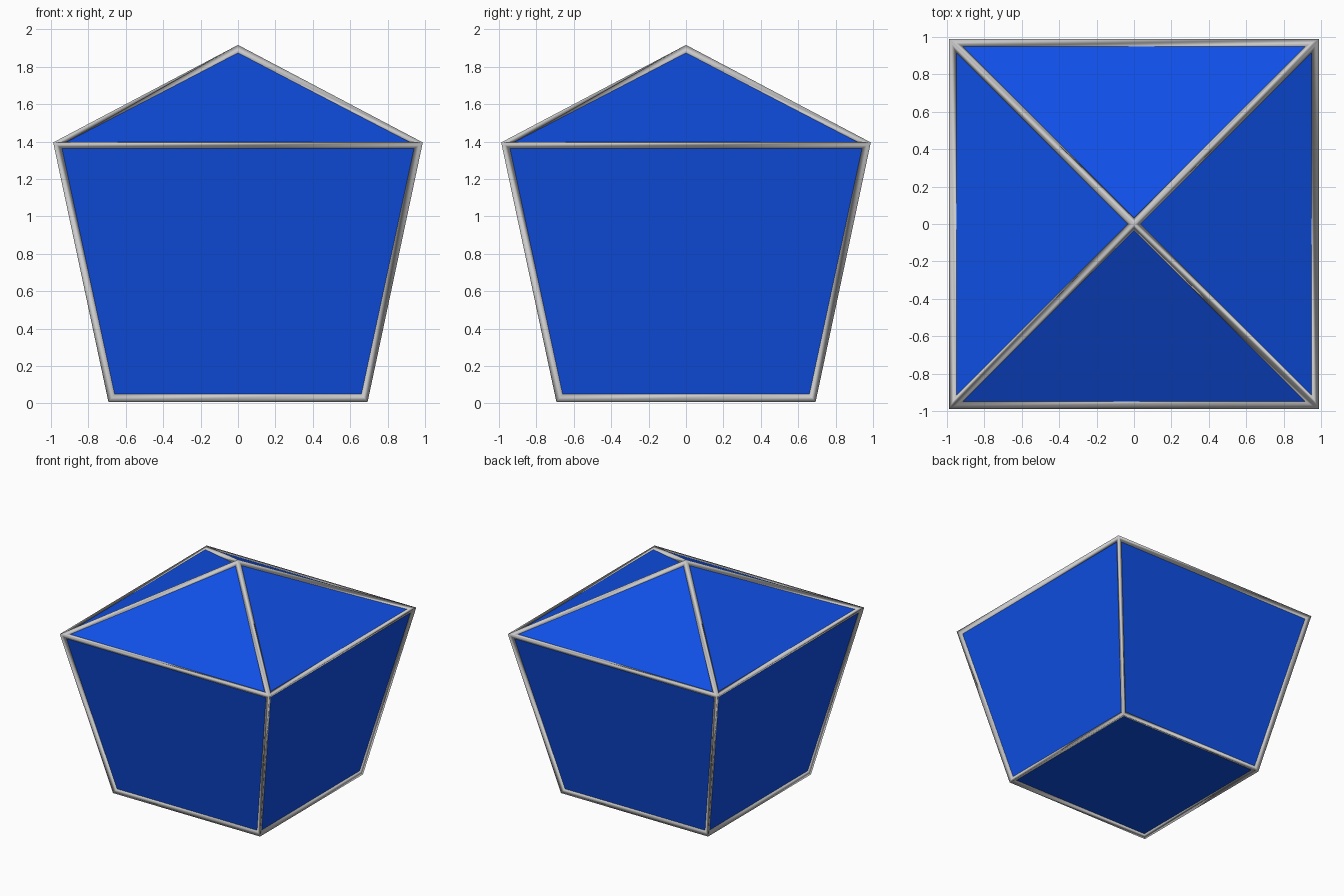
import bpy, bmesh

if "Cube" in bpy.data.objects:
    bpy.data.objects.remove(bpy.data.objects["Cube"])


def lantern_mesh(name, smooth):
    """Flared square box with a pyramid roof."""
    bm = bmesh.new()

    def ring(half, z):
        return [bm.verts.new((sx * half, sy * half, z))
                for sx, sy in ((-1, -1), (1, -1), (1, 1), (-1, 1))]

    bottom = ring(0.68, 0.025)
    top = ring(0.9716, 1.3866)
    apex = bm.verts.new((0, 0, 1.8918))
    bm.faces.new(bottom[::-1])
    for i in range(4):
        j = (i + 1) % 4
        bm.faces.new((bottom[i], bottom[j], top[j], top[i]))
        bm.faces.new((top[i], top[j], apex))
    bm.normal_update()
    for f in bm.faces:
        f.smooth = smooth
    mesh = bpy.data.meshes.new(name)
    bm.to_mesh(mesh)
    bm.free()
    obj = bpy.data.objects.new(name, mesh)
    bpy.context.collection.objects.link(obj)
    return obj


# Blue panels
panels = lantern_mesh("blue_panels", False)
blue = bpy.data.materials.new("blue")
blue.diffuse_color = (0.005, 0.08, 0.8, 1)
blue.use_nodes = True
blue.node_tree.nodes["Principled BSDF"].inputs["Base Color"].default_value = blue.diffuse_color
panels.data.materials.append(blue)

# Grey bars along every edge
frame = lantern_mesh("edge_frame", True)
wire = frame.modifiers.new("bars", 'WIREFRAME')
wire.thickness = 0.05
wire.offset = 0
wire.use_even_offset = True
wire.use_replace = True
